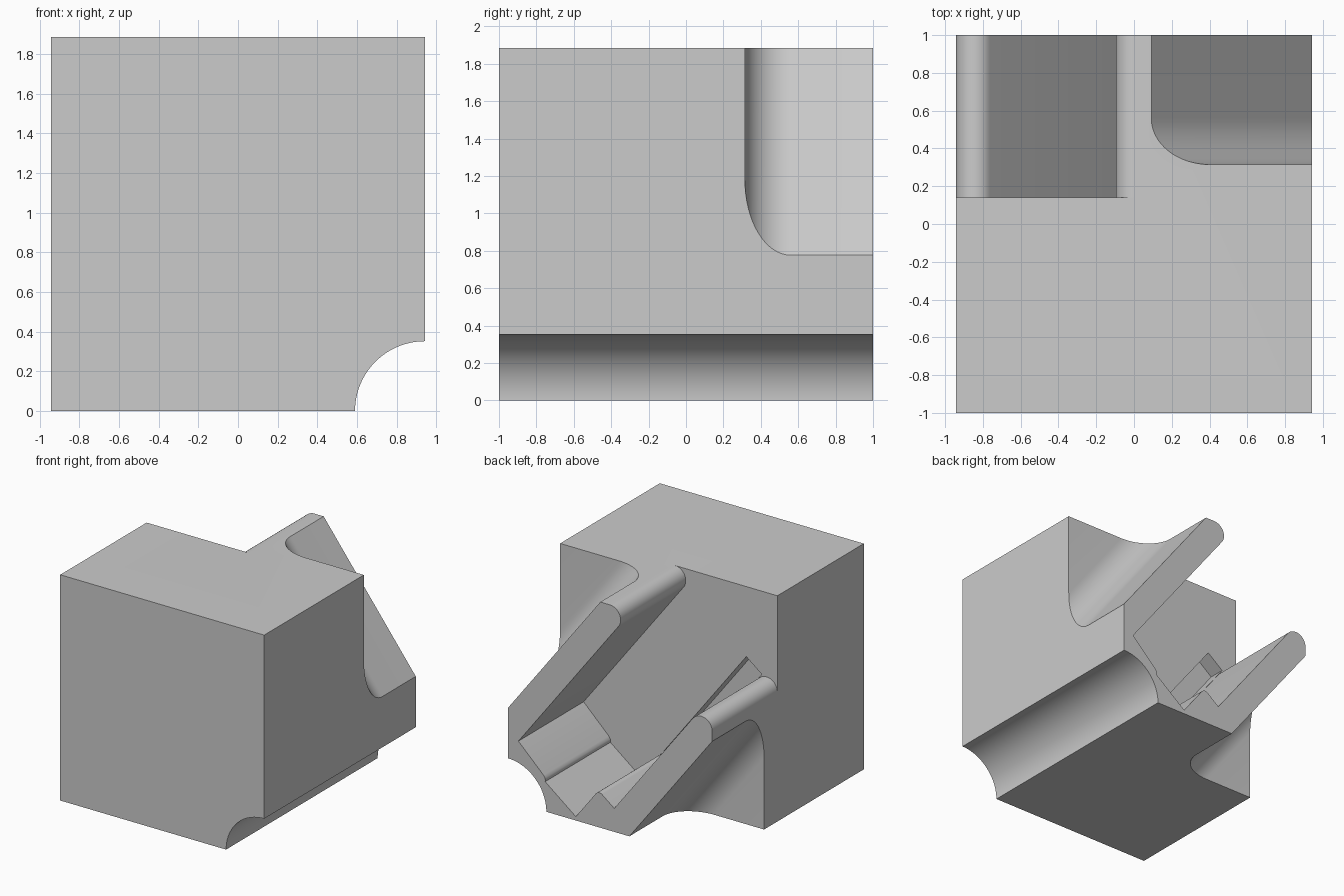
import bpy, bmesh, math
from mathutils import Vector

old = bpy.data.objects.get("Cube")
if old:
    bpy.data.objects.remove(old, do_unlink=True)

HALF, TOP = 0.942, 1.885
TILT = math.radians(37.5)          # direction across the diagonal channel
C, S = math.cos(TILT), math.sin(TILT)

grey = bpy.data.materials.new("plain_grey")
grey.use_nodes = True
colour = (0.6, 0.6, 0.6, 1)
grey.diffuse_color = colour
grey.node_tree.nodes["Principled BSDF"].inputs["Base Color"].default_value = colour


def tilted(s, t):
    """Across-channel and along-channel distances to x, z."""
    return s * C + t * S, s * S - t * C


def arc(cx, cy, r, a0, a1, n=16):
    angles = [math.radians(a0 + (a1 - a0) * i / n) for i in range(n + 1)]
    return [(cx + r * math.cos(a), cy + r * math.sin(a)) for a in angles]


def prism(name, near, far):
    """Closed solid between two matching outlines."""
    bm = bmesh.new()
    a = [bm.verts.new(p) for p in near]
    b = [bm.verts.new(p) for p in far]
    bm.faces.new(a)
    bm.faces.new(b[::-1])
    for i in range(len(a)):
        j = (i + 1) % len(a)
        bm.faces.new((a[i], b[i], b[j], a[j]))
    bmesh.ops.recalc_face_normals(bm, faces=bm.faces)
    mesh = bpy.data.meshes.new(name)
    bm.to_mesh(mesh)
    bm.free()
    mesh.materials.append(grey)
    ob = bpy.data.objects.new(name, mesh)
    bpy.context.collection.objects.link(ob)
    return ob


def along_y(name, outline, y0, y1):
    return prism(name, [(x, y0, z) for x, z in outline], [(x, y1, z) for x, z in outline])


def along_channel(name, outline, t0, t1):
    def place(t):
        return [Vector((tilted(s, t)[0], y, tilted(s, t)[1])) for s, y in outline]
    return prism(name, place(t0), place(t1))


# Main block
block = along_y("block", [(-HALF, 0), (HALF, 0), (HALF, TOP), (-HALF, TOP)], -1, 1)

# Quarter-round cove along the lower edge
cove = along_y("cove_cutter", arc(HALF, 0, 0.352, 0, 360, 96)[:-1], -1.3, 1.3)

# Filleted diagonal notches outside the two walls
R, WALL_Y = 0.245, 0.315
upper = [(1.22, 1.4)] + arc(1.22 + R, WALL_Y + R, R, 180, 270) + [(3, WALL_Y), (3, 1.4)]
lower = [(1.08 - s, y) for s, y in upper]
upper_notch = along_channel("upper_notch_cutter", upper, -3, 3)
lower_notch = along_channel("lower_notch_cutter", lower, -3, 3)

# Channel between the walls, with rounded wall tips and a stepped end
INNER, OUTER, END, TIP = 0.09, 0.99, -0.178, 0.1
n_deg = math.degrees(TILT)
top_z = TOP - TIP
top_x = (OUTER + TIP - top_z * S) / C
side_x = -HALF + TIP
side_z = (INNER - TIP - side_x * C) / S
end_steps = [(OUTER, 0.103), (0.67, 0.138), (0.648, 0.145), (0.635, 0.156),
             (0.628, 0.168), (0.272, 0.168)]
bump = arc(0.232, END + 0.04, 0.04, 0, -90, 8)
channel_outline = ([(-1.4, 2.3), (top_x, 2.3)]
                   + arc(top_x, top_z, TIP, 90, 180 + n_deg)
                   + [tilted(s, t) for s, t in end_steps + bump + [(INNER, END)]]
                   + arc(side_x, side_z, TIP, n_deg, 180)
                   + [(-1.4, side_z)])
channel = along_y("channel_cutter", channel_outline, 0.14, 1.4)

# Shallow slot sunk in the channel floor beside the lower wall
slot_corners = [(INNER + 0.002, -1.43), (0.272, -1.43), (0.272, END - 0.002),
                (INNER + 0.002, END - 0.002)]
slot = along_y("slot_cutter", [tilted(s, t) for s, t in slot_corners], 0.005, 0.3)

# Cut the block
bpy.context.view_layer.objects.active = block
for cutter in (cove, upper_notch, lower_notch, channel, slot):
    cutter.hide_render = True
    mod = block.modifiers.new(cutter.name, "BOOLEAN")
    mod.operation = "DIFFERENCE"
    mod.solver = "EXACT"
    mod.object = cutter
    bpy.ops.object.modifier_apply(modifier=mod.name)
    bpy.data.objects.remove(cutter, do_unlink=True)

bpy.ops.object.select_all(action="DESELECT")
block.select_set(True)
bpy.ops.object.shade_smooth_by_angle(angle=math.radians(25))
